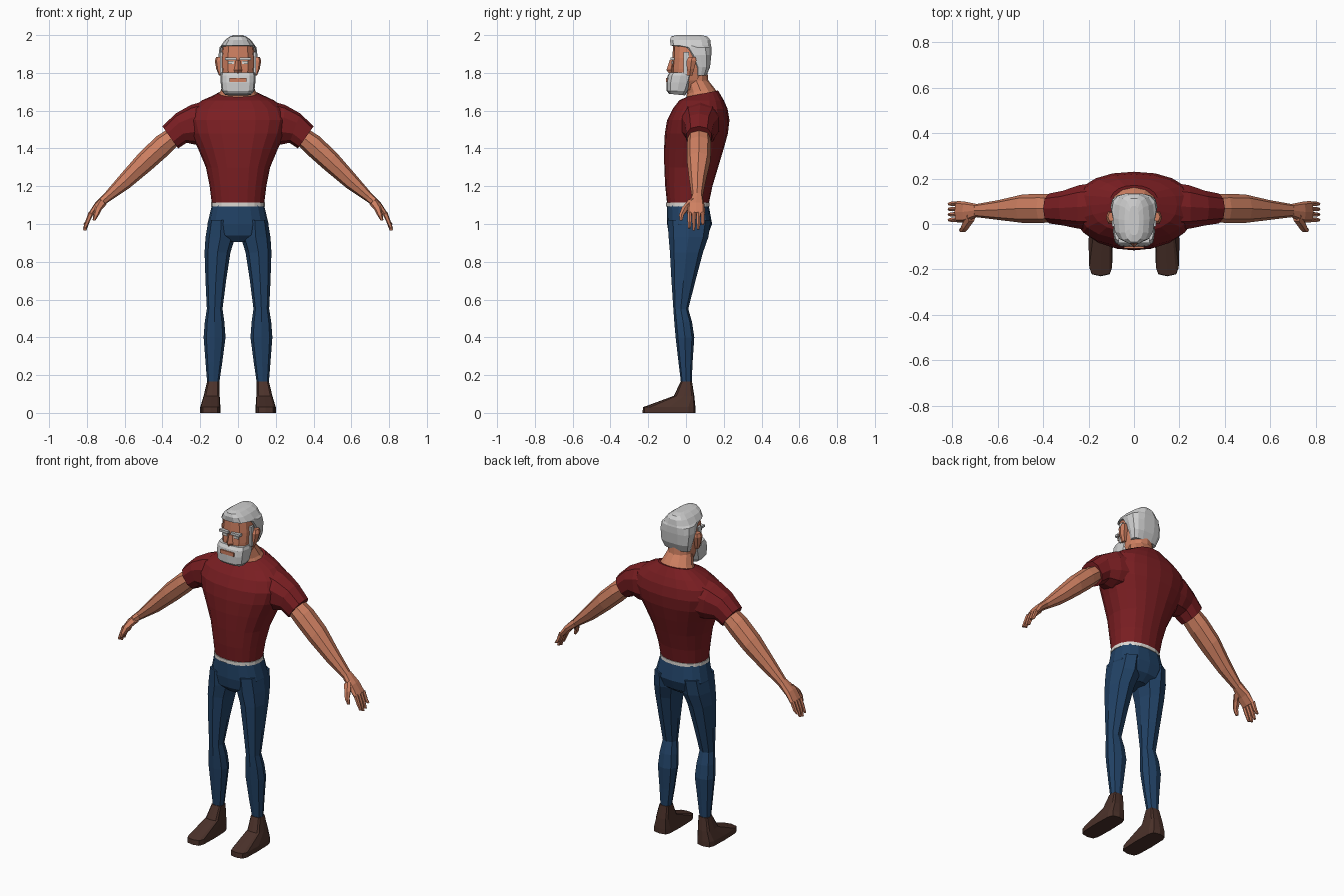
import bpy, bmesh, math
from mathutils import Vector


def material(name, rgb):
    m = bpy.data.materials.new(name)
    m.diffuse_color = (*rgb, 1)
    return m


SKIN = material("skin", (0.62, 0.215, 0.12))
SHIRT = material("dark red cloth", (0.195, 0.013, 0.016))
JEANS = material("blue denim", (0.016, 0.056, 0.135))
HAIR = material("silver hair", (0.62, 0.62, 0.62))
SHOE = material("brown leather", (0.07, 0.031, 0.023))
BELT = material("off white", (0.72, 0.69, 0.65))


def loft(name, rings, mat, n=8, p=1.0, mirror=False):
    """Skin rings (xa, za, xb, zb, y0, y1[, tilt]): a and b are opposite ends in xz,
    y0..y1 the depth, p < 1 makes the section boxier."""
    bm = bmesh.new()
    loops = []
    for xa, za, xb, zb, y0, y1, *tilt in rings:
        loop = []
        for i in range(n):
            t = 2 * math.pi * i / n
            c, s = (math.copysign(abs(round(f, 6)) ** p, f) for f in (math.cos(t), math.sin(t)))
            dy = s * (y1 - y0) / 2
            loop.append(bm.verts.new(((xa + xb + c * (xa - xb)) / 2, (y0 + y1) / 2 + dy,
                                      (za + zb + c * (za - zb)) / 2 + (tilt[0] * dy if tilt else 0))))
        loops.append(loop)
    for lo, hi in zip(loops, loops[1:]):
        for i in range(n):
            j = (i + 1) % n
            bm.faces.new((lo[i], lo[j], hi[j], hi[i]))
    bm.faces.new(loops[0])
    bm.faces.new(loops[-1])
    bmesh.ops.recalc_face_normals(bm, faces=bm.faces)
    me = bpy.data.meshes.new(name)
    bm.to_mesh(me)
    bm.free()
    me.materials.append(mat)
    ob = bpy.data.objects.new(name, me)
    bpy.context.collection.objects.link(ob)
    if mirror:
        ob.modifiers.new("mirror", 'MIRROR')
    return ob


def sym(z, hw, y0, y1, tilt=0):
    return (hw, z, -hw, z, y0, y1, tilt)


def flat(z, x0, x1, y0, y1, tilt=0):
    return (x1, z, x0, z, y0, y1, tilt)


def box(name, x0, x1, y0, y1, z0, z1, mat, mirror=False):
    ob = loft(name, [flat(z, x0, x1, y0, y1) for z in (z0, z1)], mat, 4, 1, mirror)
    corners = [(x0, y0), (x1, y0), (x1, y1), (x0, y1)]
    for v in ob.data.vertices:
        v.co.x, v.co.y = corners[v.index % 4]
    return ob


# shirt body
loft("shirt_body", [
    sym(1.105, .138, -.10, .12), sym(1.2, .15, -.11, .14), sym(1.3, .17, -.115, .17),
    sym(1.4, .212, -.116, .20), sym(1.48, .252, -.112, .222), sym(1.55, .27, -.10, .23),
    sym(1.61, .25, -.07, .22), sym(1.655, .19, -.035, .20), sym(1.69, .108, .005, .17, .2)],
    SHIRT, 20, .9)

# sleeves
loft("sleeve", [
    (.13, 1.665, .15, 1.42, -.03, .19), (.25, 1.63, .225, 1.42, -.025, .175),
    (.33, 1.585, .272, 1.43, -.01, .15), (.40, 1.517, .317, 1.40, 0, .137)],
    SHIRT, 10, .85, True)

# bare arms, tapering into the palm
loft("arm", [
    (.375, 1.50, .32, 1.415, .008, .13), (.43, 1.465, .375, 1.36, .005, .133),
    (.52, 1.38, .46, 1.285, .005, .13), (.62, 1.265, .575, 1.19, .018, .105),
    (.705, 1.165, .68, 1.12, .03, .088)], SKIN, 8, .9, True)
loft("palm", [
    (.705, 1.165, .68, 1.12, .03, .088), (.755, 1.115, .73, 1.085, .008, .098),
    (.79, 1.06, .765, 1.045, .006, .102)], SKIN, 8, .7, True)

# fingers and thumb
for k, drop in enumerate((.012, 0, .006, .03)):
    y = .008 + .0235 * k
    loft(f"finger_{k + 1}", [
        (.79, 1.065, .766, 1.052, y, y + .022), (.808, 1.015, .786, 1.01, y, y + .021),
        (.82, .967 + drop, .803, .965 + drop, y + .003, y + .017)], SKIN, 6, .8, True)
loft("thumb", [
    (.735, 1.135, .695, 1.105, .01, .06), (.758, 1.09, .722, 1.075, -.025, .018),
    (.765, 1.05, .738, 1.045, -.038, -.01), (.77, 1.02, .755, 1.018, -.035, -.018)],
    SKIN, 6, .9, True)

# belt line
loft("belt", [sym(1.093, .143, -.106, .125), sym(1.113, .143, -.106, .125)], BELT, 20, .9)

# trousers: hips and legs
loft("hips", [
    sym(1.1, .138, -.10, .12), sym(1.0, .162, -.10, .138),
    sym(.94, .14, -.09, .115), sym(.905, .05, -.06, .07)], JEANS, 16, .8)
loft("leg", [
    flat(1.02, .02, .157, -.098, .132), flat(.93, .015, .172, -.092, .118),
    flat(.85, .04, .177, -.085, .09), flat(.7, .063, .172, -.077, .05),
    flat(.55, .082, .165, -.067, .012), flat(.48, .072, .176, -.062, .032),
    flat(.4, .066, .182, -.055, .044), flat(.27, .083, .172, -.04, .035),
    flat(.155, .10, .163, -.026, .03)], JEANS, 8, .85, True)

# shoes
loft("shoe", [
    flat(0, .093, .20, -.23, .05), flat(.03, .093, .20, -.228, .05),
    flat(.09, .097, .182, -.065, .044), flat(.165, .099, .164, -.028, .032)],
    SHOE, 12, .45, True)

# neck and head
loft("neck", [
    sym(1.66, .118, -.005, .18, .2), sym(1.705, .092, .005, .15, .2),
    sym(1.76, .072, -.01, .118), sym(1.84, .07, -.01, .11)], SKIN, 12)
loft("head", [
    sym(1.71, .06, -.07, .05), sym(1.76, .08, -.078, .09), sym(1.82, .088, -.076, .11),
    sym(1.88, .09, -.072, .115), sym(1.95, .082, -.068, .11)], SKIN, 12, .75)
loft("nose", [
    sym(1.868, .011, -.086, -.055), sym(1.815, .021, -.104, -.055),
    sym(1.797, .017, -.09, -.055)], SKIN, 4)
loft("ear", [
    flat(1.785, .08, .10, .005, .035), flat(1.82, .08, .115, .002, .045),
    flat(1.865, .08, .123, .0, .058), flat(1.885, .08, .115, .012, .052)], SKIN, 6, .8, True)
box("eye", .022, .054, -.0765, -.068, 1.848, 1.862, BELT, True)
box("eyebrow", .008, .068, -.083, -.06, 1.868, 1.882, HAIR, True)

# hair, swept up over the forehead
loft("hair", [
    sym(1.785, .082, .05, .108), sym(1.83, .096, .045, .128), sym(1.895, .103, .012, .135),
    sym(1.935, .098, -.02, .136), sym(1.945, .09, -.083, .134), sym(1.975, .068, -.087, .13),
    sym(1.993, .042, -.08, .115), sym(2.0, .022, -.05, .08)], HAIR, 14, .7)

# beard with sideburns and mouth
loft("beard", [
    sym(1.685, .07, -.09, -.005, -.1), sym(1.705, .087, -.102, .012), sym(1.75, .092, -.104, .03),
    sym(1.785, .093, -.098, .04), sym(1.803, .088, -.086, .04)], HAIR, 12, .6)
box("sideburn", .07, .096, -.012, .015, 1.79, 1.91, HAIR, True)
box("mouth", -.045, .045, -.107, -.099, 1.752, 1.774, SKIN)
